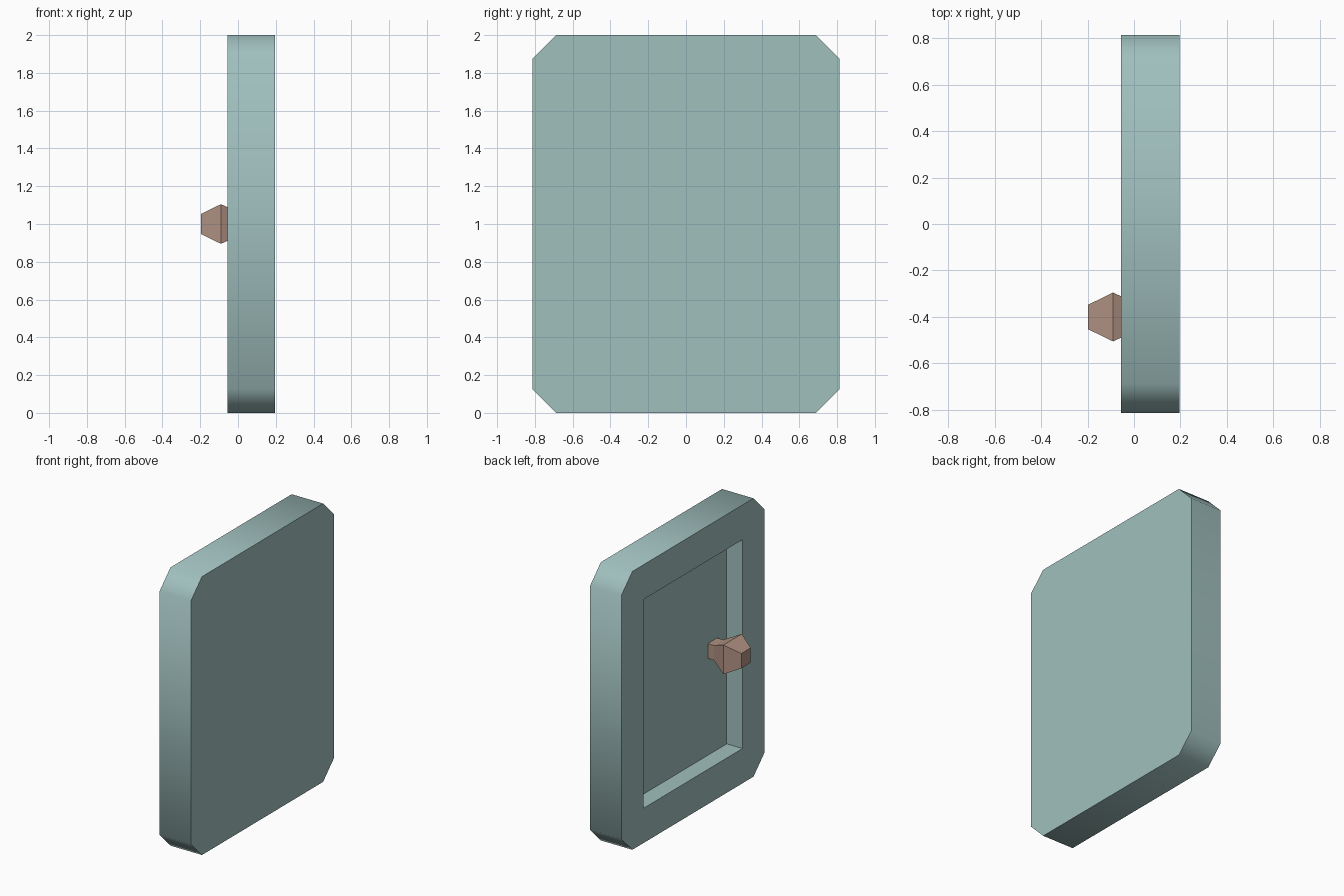
import bpy, bmesh, math
from mathutils import Vector

default = bpy.data.objects.get("Cube")
if default:
    bpy.data.objects.remove(default, do_unlink=True)


def make_material(name, rgb):
    mat = bpy.data.materials.new(name)
    mat.use_nodes = True
    mat.diffuse_color = (*rgb, 1)
    mat.node_tree.nodes["Principled BSDF"].inputs["Base Color"].default_value = (*rgb, 1)
    return mat


def loft(name, sections, mat):
    """Join matching (y, z) outlines placed along x into a closed solid."""
    bm = bmesh.new()
    rings = [[bm.verts.new((x, y, z)) for y, z in outline] for x, outline in sections]
    for a, b in zip(rings, rings[1:]):
        for i in range(len(a)):
            j = (i + 1) % len(a)
            bm.faces.new((a[i], a[j], b[j], b[i]))
    bm.faces.new(rings[0])
    bm.faces.new(rings[-1])
    bmesh.ops.recalc_face_normals(bm, faces=bm.faces)
    mesh = bpy.data.meshes.new(name)
    bm.to_mesh(mesh)
    bm.free()
    mesh.materials.append(mat)
    obj = bpy.data.objects.new(name, mesh)
    bpy.context.collection.objects.link(obj)
    return obj


def rectangle(cy, cz, hy, hz):
    return [(cy - hy, cz - hz), (cy + hy, cz - hz), (cy + hy, cz + hz), (cy - hy, cz + hz)]


def chamfered(hy, height, cut):
    right = [(hy - cut, 0), (hy, cut), (hy, height - cut), (hy - cut, height)]
    return right + [(-y, z) for y, z in reversed(right)]


teal = make_material("soft_teal", (0.352, 0.527, 0.515))
brown = make_material("warm_brown", (0.434, 0.287, 0.223))

# Door slab with clipped corners
back_x, front_x, floor_x = 0.195, -0.055, 0.07
outline = chamfered(0.8125, 2.0, 0.125)
door = loft("door_panel", [(front_x, outline), (back_x, outline)], teal)

# Rectangular recess in the knob side
hole = rectangle(0, 1, 0.5625, 0.75)
cutter = loft("recess_cutter", [(front_x - 0.1, hole), (floor_x, hole)], teal)
cutter.hide_render = True
cut = door.modifiers.new("recess", "BOOLEAN")
cut.operation = "DIFFERENCE"
cut.solver = "EXACT"
cut.object = cutter
bpy.ops.object.select_all(action="DESELECT")
bpy.context.view_layer.objects.active = door
door.select_set(True)
bpy.ops.object.modifier_apply(modifier=cut.name)
bpy.data.objects.remove(cutter, do_unlink=True)

# Rim blends round the corners, every square edge stays crisp
bpy.ops.object.shade_smooth_by_angle(angle=math.radians(50))

# Knob: square stem flaring out, then tapering to the tip
profile = [(floor_x, 0.053), (0.021, 0.053), (-0.09, 0.105), (-0.197, 0.053)]
loft("door_knob", [(x, rectangle(-0.4, 1, h, h)) for x, h in profile], brown)
